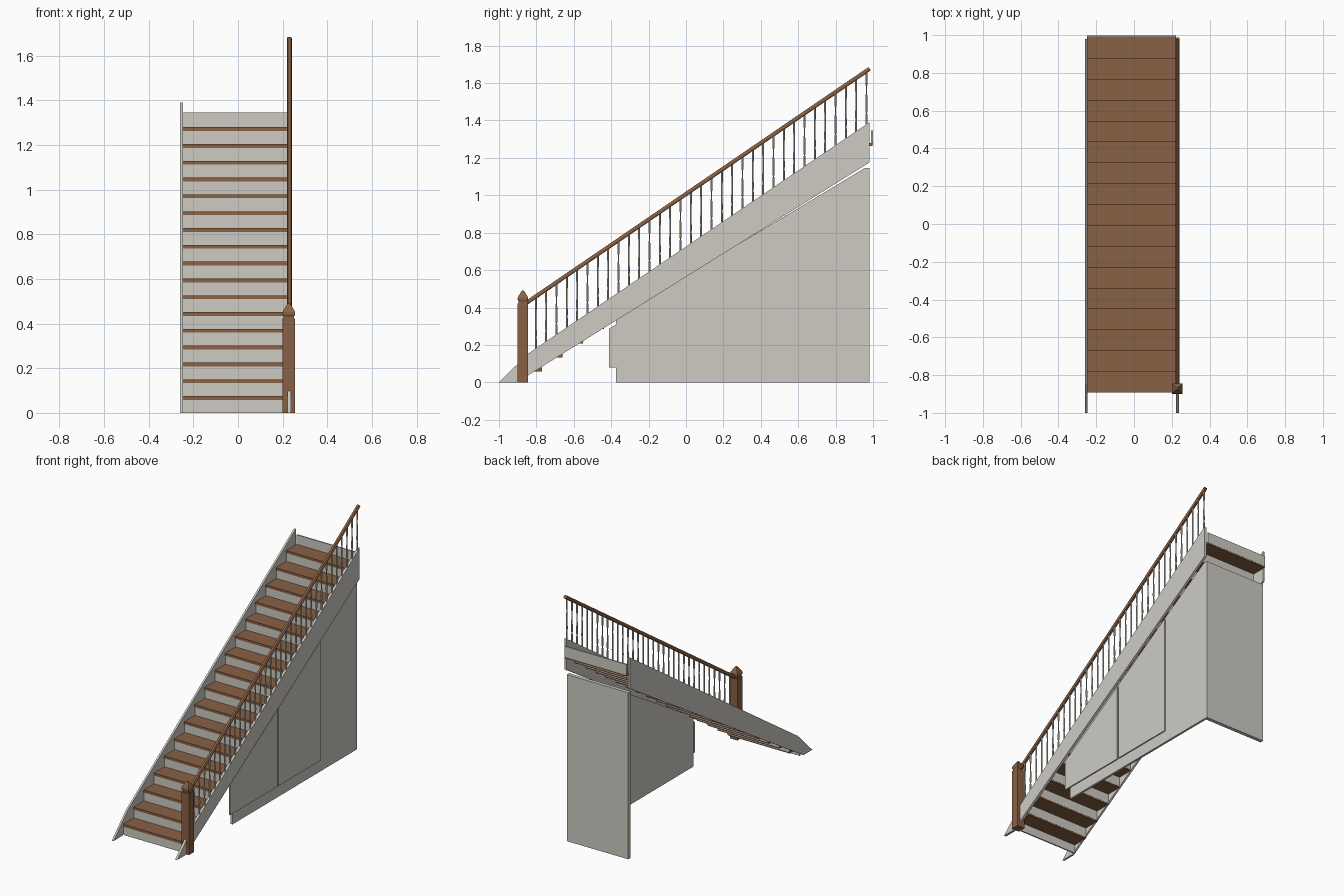
import bpy, bmesh, math
from mathutils import Vector

if "Cube" in bpy.data.objects:
    bpy.data.objects.remove(bpy.data.objects["Cube"])


def material(name, rgb):
    m = bpy.data.materials.new(name)
    m.diffuse_color = (*rgb, 1)
    m.use_nodes = True
    m.node_tree.nodes["Principled BSDF"].inputs["Base Color"].default_value = m.diffuse_color
    return m


WHITE = material("off_white_paint", (0.62, 0.60, 0.55))
WOOD = material("brown_wood", (0.25, 0.12, 0.06))


def finish(name, bm, mat):
    bmesh.ops.recalc_face_normals(bm, faces=bm.faces)
    me = bpy.data.meshes.new(name)
    bm.to_mesh(me)
    bm.free()
    me.materials.append(mat)
    ob = bpy.data.objects.new(name, me)
    bpy.context.collection.objects.link(ob)
    return ob


def loft(name, rings, mat):
    """Skin a list of equal-length closed rings and cap both ends."""
    bm = bmesh.new()
    vs = [[bm.verts.new(p) for p in r] for r in rings]
    n = len(vs[0])
    for a, b in zip(vs, vs[1:]):
        for i in range(n):
            j = (i + 1) % n
            bm.faces.new((a[i], a[j], b[j], b[i]))
    bm.faces.new(vs[0])
    bm.faces.new(vs[-1])
    return finish(name, bm, mat)


def prism(name, yz, x0, x1, mat):
    return loft(name, [[(x, y, z) for y, z in yz] for x in (x0, x1)], mat)


def box(name, x0, x1, y0, y1, z0, z1, mat):
    return prism(name, [(y0, z0), (y1, z0), (y1, z1), (y0, z1)], x0, x1, mat)


def lathe(name, x, y, profile, sides, mat, turn=0.0):
    angles = [turn + 2 * math.pi * i / sides for i in range(sides)]
    return loft(name, [[(x + r * math.cos(a), y + r * math.sin(a), z)
                        for a in angles] for r, z in profile], mat)


RISE, RUN, FRONT = 0.0753, 0.1105, -0.893
RAIL_X = 0.23


def stringer_top(y):
    return 0.153 + (y + 0.845) * 0.678


def stringer_bottom(y):
    return 1.175 - (0.98 - y) * 0.624


def rail_z(y):
    return 0.427 + (y + 0.85) * 0.682


# Treads and risers
for k in range(18):
    y = FRONT + RUN * k
    if k < 17:
        box(f"tread_{k + 1}", -0.248, 0.223, y, y + RUN + 0.012,
            RISE * (k + 1) - 0.017, RISE * (k + 1), WOOD)
    top = RISE * (k + 1) - (0.017 if k < 17 else 0.01)
    box(f"riser_{k + 1}", -0.248, 0.223, y + 0.004, y + 0.013,
        max(0, RISE * k - 0.008), top, WHITE)

# Side stringers
side = [(-1, 0), (-0.904, 0), (0.98, 1.175), (0.98, 1.39), (-0.845, 0.153)]
prism("left_stringer", side, -0.26, -0.247, WHITE)
prism("right_stringer", side, 0.222, 0.238, WHITE)

# Panel below the right stringer and the back panel
prism("side_panel", [(-0.373, 0), (0.98, 0), (0.98, 1.145), (0.955, 1.145), (-0.373, 0.345)],
      0.204, 0.219, WHITE)
box("back_panel", -0.247, 0.219, 0.955, 0.98, 0, 1.145, WHITE)

# Cupboard doors laid on the side panel
for i, (y0, y1) in enumerate([(-0.412, 0.105), (0.115, 0.57)]):
    prism(f"cupboard_door_{i + 1}",
          [(y0, 0.08), (y1, 0.08), (y1, stringer_bottom(y1) - 0.02),
           (y0, stringer_bottom(y0) - 0.02)], 0.219, 0.227, WHITE)

# Newel post with a pointed cap
box("newel_post", 0.2, 0.256, -0.9, -0.844, 0, 0.422, WOOD)
q = math.sqrt(2)
cap = [(0.024, 0.42), (0.024, 0.432), (0.028, 0.438), (0.029, 0.45),
       (0.024, 0.462), (0.015, 0.476), (0.006, 0.49)]
lathe("newel_cap", 0.228, -0.872, [(r * q * 0.97, z) for r, z in cap], 4, WOOD, math.pi / 4)

# Handrail with a rounded section, swept along the slope
d = Vector((0, 1, 0.682)).normalized()
up = Vector((0, -d.z, d.y))
section = [(-0.007, -0.011), (0.007, -0.011), (0.0115, -0.004), (0.0115, 0.004),
           (0.007, 0.011), (-0.007, 0.011), (-0.0115, 0.004), (-0.0115, -0.004)]
loft("handrail", [[Vector((RAIL_X + a, y, rail_z(y))) + up * b for a, b in section]
                  for y in (-0.85, 0.982)], WOOD)

# Turned balusters, two per tread
shape = [(0.0055, 0), (0.0055, 0.2), (0.0035, 0.23), (0.006, 0.27), (0.005, 0.45),
         (0.0035, 0.72), (0.0055, 0.76), (0.0055, 1)]
for k in range(33):
    y = -0.803 + RUN / 2 * k
    z0, z1 = stringer_top(y) - 0.008, rail_z(y)
    lathe(f"baluster_{k + 1}", RAIL_X, y,
          [(r, z0 + t * (z1 - z0)) for r, t in shape], 8, WHITE, math.pi / 8)
